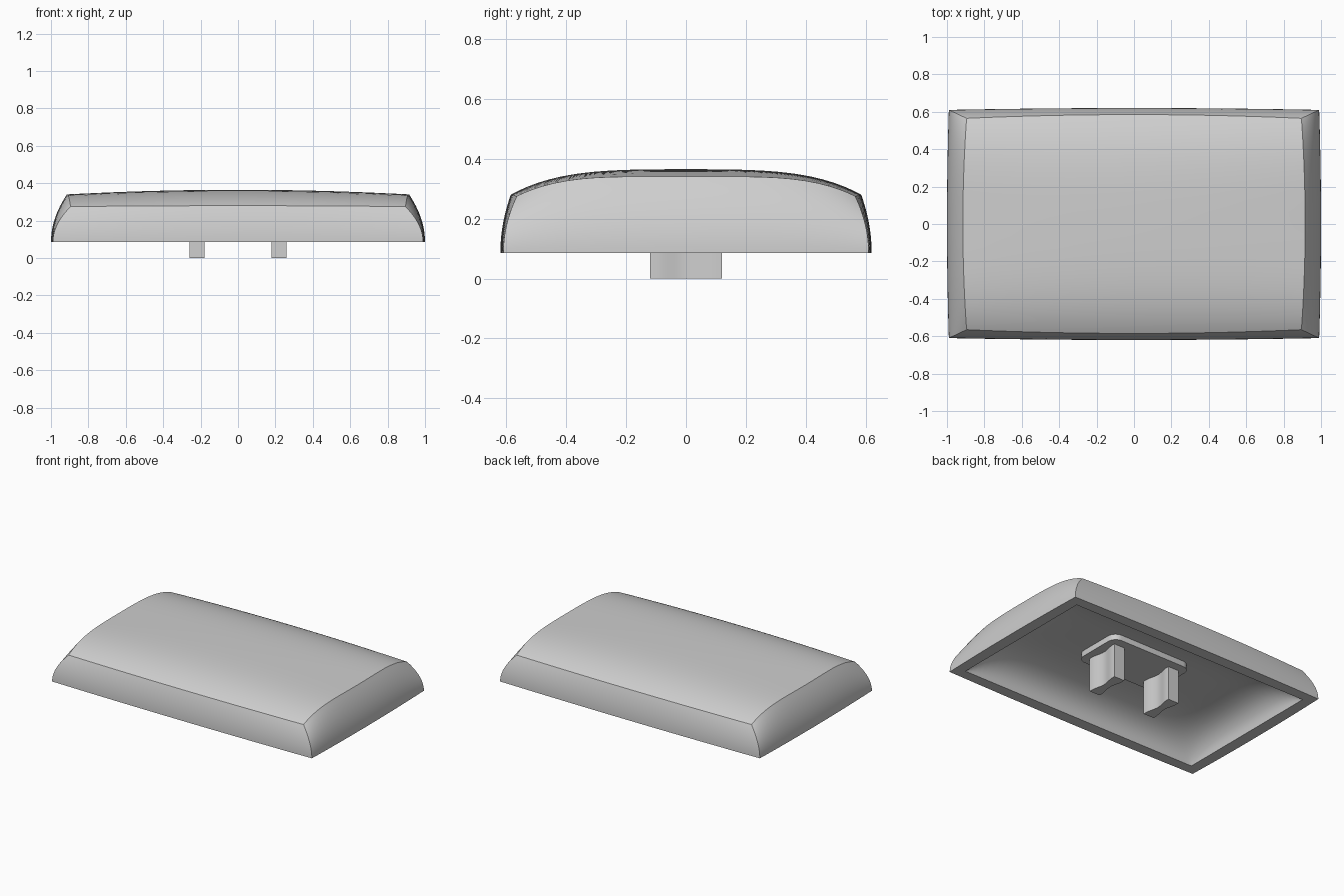
import bpy, bmesh
from math import sin, cos, pi, radians, sqrt

default = bpy.data.objects.get("Cube")
if default:
    bpy.data.objects.remove(default, do_unlink=True)

GREY = (0.62, 0.62, 0.62, 1)
mat = bpy.data.materials.new("light grey plastic")
mat.use_nodes = True
mat.diffuse_color = GREY
mat.node_tree.nodes["Principled BSDF"].inputs["Base Color"].default_value = GREY

NX, NY, WALL_STEPS = 36, 28, 12
BASE_Z = 0.085


def finish(bm, name, angle):
    bmesh.ops.recalc_face_normals(bm, faces=bm.faces)
    mesh = bpy.data.meshes.new(name)
    bm.to_mesh(mesh)
    bm.free()
    mesh.materials.append(mat)
    ob = bpy.data.objects.new(name, mesh)
    bpy.context.collection.objects.link(ob)
    bpy.ops.object.select_all(action="DESELECT")
    ob.select_set(True)
    bpy.context.view_layer.objects.active = ob
    bpy.ops.object.shade_smooth_by_angle(angle=radians(angle))
    return ob


# Surface formulas, with u and v running from -1 to 1
def top_point(u, v):
    z = 0.365 - 0.025 * u**2 * (1 - 0.8 * v**2) - 0.01 * v**2 - 0.075 * v**4
    return u * (0.915 - 0.02 * v**2), v * (0.585 - 0.02 * u**2), z


def wall_point(u, v, s):
    x, y, z = top_point(u, v)
    bx, by = u * (1 - 0.01 * v**2), v * (0.62 - 0.01 * u**2)
    k = s * s
    return bx + (x - bx) * k, by + (y - by) * k, BASE_Z + (z - BASE_Z) * s


def cavity_point(u, v):
    rise = sqrt(max(0, (1 - u**8) * (1 - v**4)))
    return u * 0.92, v * 0.54, BASE_Z + 0.19 * rise


def spread(i, n):
    return sin((i / n - 0.5) * pi)


def grid_patch(bm, point):
    """Build a curved grid and return its boundary vertices in order."""
    g = [[bm.verts.new(point(spread(i, NX), spread(j, NY)))
          for j in range(NY + 1)] for i in range(NX + 1)]
    for i in range(NX):
        for j in range(NY):
            bm.faces.new((g[i][j], g[i + 1][j], g[i + 1][j + 1], g[i][j + 1]))
    return [g[i][j] for i, j in border]


def bridge(bm, a, b):
    for k in range(len(a)):
        n = (k + 1) % len(a)
        bm.faces.new((a[k], a[n], b[n], b[k]))


border = ([(i, 0) for i in range(NX)] + [(NX, j) for j in range(NY)]
          + [(i, NY) for i in range(NX, 0, -1)] + [(0, j) for j in range(NY, 0, -1)])

# Hollow cap: domed top, bulging walls, flat rim and bowl-shaped cavity
bm = bmesh.new()
loop = grid_patch(bm, top_point)
for step in range(WALL_STEPS - 1, -1, -1):
    ring = [bm.verts.new(wall_point(spread(i, NX), spread(j, NY), step / WALL_STEPS))
            for i, j in border]
    bridge(bm, loop, ring)
    loop = ring
bridge(bm, loop, grid_patch(bm, cavity_point))
finish(bm, "cap_shell", 32)


def prism(name, outline, z0, z1):
    bm = bmesh.new()
    low = [bm.verts.new((x, y, z0)) for x, y in outline]
    high = [bm.verts.new((x, y, z1)) for x, y in outline]
    bridge(bm, low, high)
    bm.faces.new(low)
    bm.faces.new(high)
    return finish(bm, name, 30)


# Raised mounting pad with rounded corners on the cavity ceiling
outline = []
for q, (sx, sy) in enumerate(((1, 1), (-1, 1), (-1, -1), (1, -1))):
    for k in range(7):
        a = (q + k / 6) * pi / 2
        outline.append((sx * 0.25 + 0.06 * cos(a), sy * 0.12 + 0.06 * sin(a)))
prism("mounting_pad", outline, 0.235, 0.30)

# Two legs with concave broad faces
for side, name in ((1, "left_leg"), (-1, "right_leg")):
    half = []
    for k in range(17):
        t = k / 8 - 1
        pinch = 0.016 * (cos(min(1, abs(t) / 0.85) * pi) + 1) / 2
        half.append((0.04 - pinch, 0.12 * t))
    outline = half + [(-x, y) for x, y in reversed(half)]
    prism(name, [(side * 0.22 + x, y) for x, y in outline], 0, 0.26)
